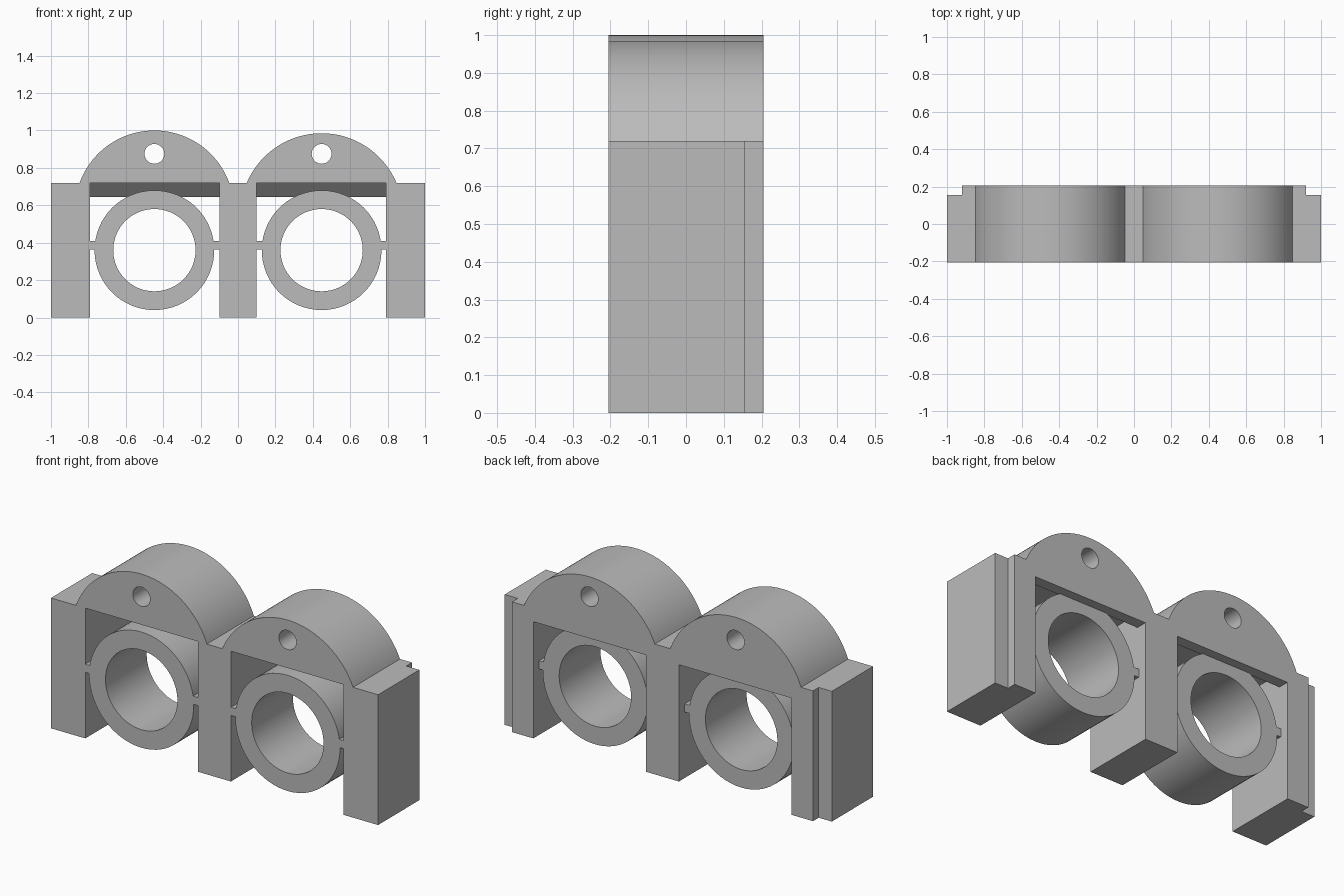
import bpy
import math

if "Cube" in bpy.data.objects:
    bpy.data.objects.remove(bpy.data.objects["Cube"], do_unlink=True)

# One plain material
grey = bpy.data.materials.new("light_grey")
grey.use_nodes = True
colour = (0.5, 0.5, 0.5, 1)
grey.diffuse_color = colour
grey.node_tree.nodes["Principled BSDF"].inputs["Base Color"].default_value = colour

FRONT, BACK, STEP = -0.205, 0.205, 0.155
CENTRE, RING_Z, SHOULDER = 0.447, 0.36, 0.72


def arc(cx, cz, r, start=0, end=2 * math.pi, n=64, closed=True):
    count = n if closed else n + 1
    return [(cx + r * math.cos(start + (end - start) * i / n),
             cz + r * math.sin(start + (end - start) * i / n)) for i in range(count)]


def extrude(name, loops, low, high, across=False):
    """Fill closed loops (inner ones become holes) and extrude along y, or along x."""
    curve = bpy.data.curves.new(name, "CURVE")
    curve.dimensions = "2D"
    curve.fill_mode = "BOTH"
    curve.extrude = (high - low) / 2
    for loop in loops:
        spline = curve.splines.new("POLY")
        spline.points.add(len(loop) - 1)
        for point, (u, v) in zip(spline.points, loop):
            point.co = (u, v, 0, 1)
        spline.use_cyclic_u = True
    obj = bpy.data.objects.new(name, curve)
    bpy.context.collection.objects.link(obj)
    middle = (low + high) / 2
    obj.location = (middle, 0, 0) if across else (0, middle, 0)
    obj.rotation_euler = (math.pi / 2, 0, math.pi / 2 if across else 0)
    bpy.ops.object.select_all(action="DESELECT")
    obj.select_set(True)
    bpy.context.view_layer.objects.active = obj
    bpy.ops.object.convert(target="MESH")
    bpy.ops.object.transform_apply(location=True, rotation=True, scale=True)
    obj = bpy.context.object
    obj.data.materials.clear()
    obj.data.materials.append(grey)
    bpy.ops.object.shade_smooth_by_angle(angle=math.radians(30))
    return obj


def box(x0, x1, z0, z1):
    return [(x0, z0), (x1, z0), (x1, z1), (x0, z1)]


def crown(cx, top):
    """Arc over one bay, from right to left, ending on the shoulders."""
    half, rise = 0.4, top - SHOULDER
    r = (half ** 2 + rise ** 2) / (2 * rise)
    start = math.asin((r - rise) / r)
    return arc(cx, top - r, r, start, math.pi - start, closed=False)


# Body: three legs joined by two round crowns with pin holes
outline = [(-0.92, 0), (-0.79, 0), (-0.79, SHOULDER), (-0.1, SHOULDER), (-0.1, 0),
           (0.1, 0), (0.1, SHOULDER), (0.79, SHOULDER), (0.79, 0), (0.92, 0),
           (0.92, SHOULDER)]
outline += crown(CENTRE, 0.985) + crown(-CENTRE, 1.0) + [(-0.92, SHOULDER)]
holes = [arc(s * CENTRE, 0.875, 0.053, n=32) for s in (-1, 1)]
extrude("body", [outline] + holes, FRONT, BACK)

for side, s in (("right", -1), ("left", 1)):
    # Outer leg flange, stepped in at the back
    x0, x1 = sorted((s * 0.92, s * 1.0))
    extrude(side + "_leg_flange", [box(x0, x1, 0, SHOULDER)], FRONT, STEP)

    # Lip under the back of the crown, chamfered on its front
    x0, x1 = sorted((s * 0.1, s * 0.79))
    lip = [(BACK, 0.645), (BACK, SHOULDER), (0.07, SHOULDER), (0.145, 0.645)]
    extrude(side + "_bay_lip", [lip], x0, x1, across=True)

    # Hollow ring held by two thin tabs
    cx = s * CENTRE
    extrude(side + "_ring", [arc(cx, RING_Z, 0.32), arc(cx, RING_Z, 0.22)], FRONT, STEP)
    for place, t, reach in (("inner", -s, 0.347), ("outer", s, 0.343)):
        x0, x1 = sorted((cx + t * 0.3, cx + t * reach))
        extrude(f"{side}_{place}_tab", [box(x0, x1, RING_Z + 0.005, RING_Z + 0.05)], FRONT, STEP)
